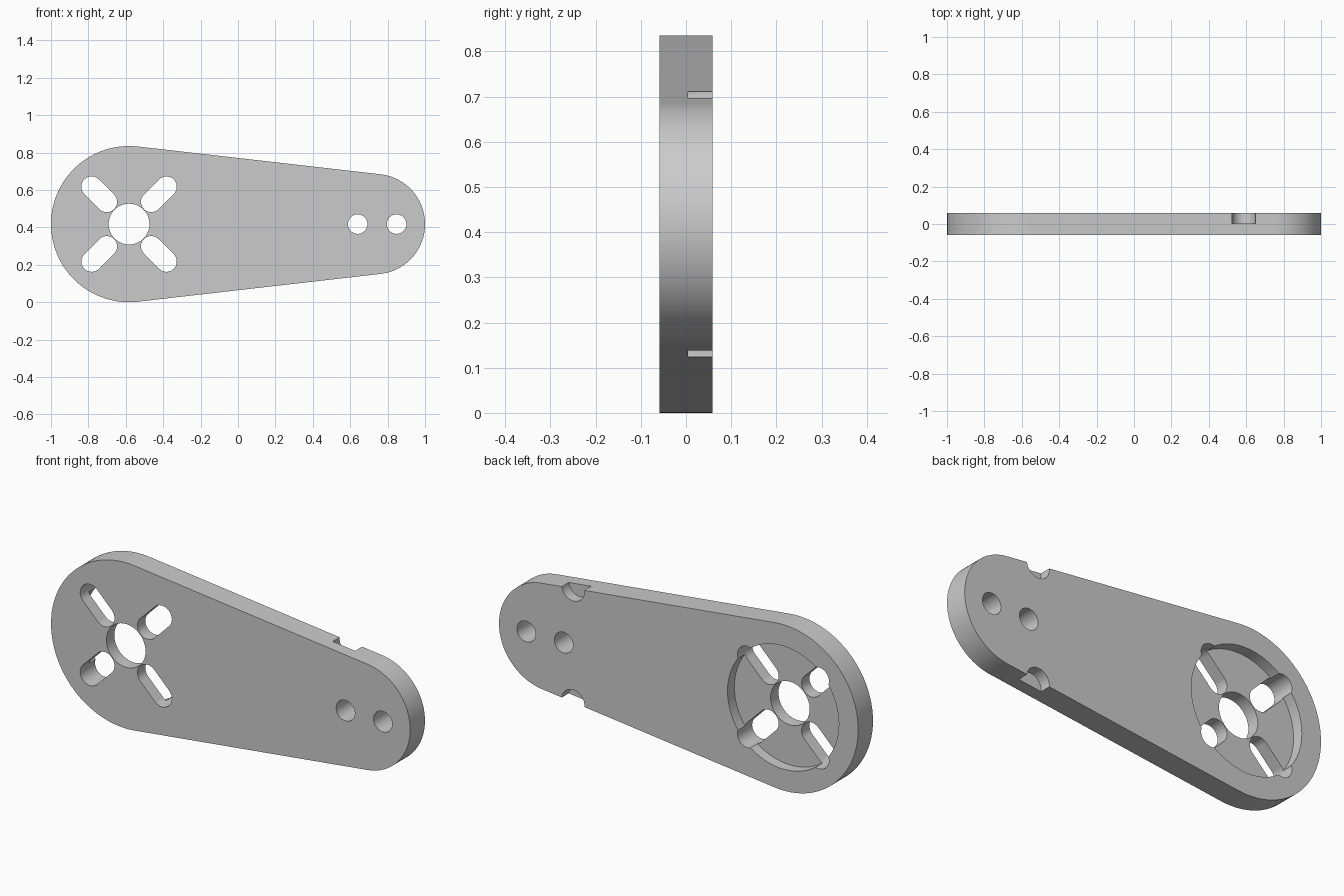
import bpy, bmesh, math

cube = bpy.data.objects.get("Cube")
if cube:
    bpy.data.objects.remove(cube)

HALF = 0.059            # half thickness of the plate
MID = 0.4175            # height of the long axis
BIG_X, BIG_R = -0.5825, 0.4175
SMALL_X, SMALL_R = 0.732, 0.268

grey = bpy.data.materials.new("plain grey")
grey.use_nodes = True
grey.diffuse_color = (0.6, 0.6, 0.6, 1)
grey.node_tree.nodes["Principled BSDF"].inputs["Base Color"].default_value = (0.6, 0.6, 0.6, 1)


def arc(x, z, r, start, end, steps=48):
    return [(x + r * math.cos(start + (end - start) * i / steps),
             z + r * math.sin(start + (end - start) * i / steps))
            for i in range(steps + 1)]


def capsule(x1, z1, r1, x2, z2, r2):
    """Outline of two circles joined by their outer tangents."""
    heading = math.atan2(z2 - z1, x2 - x1)
    spread = math.acos((r1 - r2) / math.hypot(x2 - x1, z2 - z1))
    return (arc(x2, z2, r2, heading - spread, heading + spread)
            + arc(x1, z1, r1, heading + spread, heading + 2 * math.pi - spread))


def circle(x, z, r):
    return arc(x, z, r, 0, 2 * math.pi, 72)[:-1]


def prism(name, outline, front, back):
    """Extrude an outline in the xz plane from y = front to y = back."""
    bm = bmesh.new()
    face = bm.faces.new([bm.verts.new((x, front, z)) for x, z in outline])
    new = bmesh.ops.extrude_face_region(bm, geom=[face])["geom"]
    bmesh.ops.translate(bm, vec=(0, back - front, 0),
                        verts=[v for v in new if isinstance(v, bmesh.types.BMVert)])
    bmesh.ops.recalc_face_normals(bm, faces=bm.faces)
    mesh = bpy.data.meshes.new(name)
    bm.to_mesh(mesh)
    bm.free()
    mesh.materials.append(grey)
    obj = bpy.data.objects.new(name, mesh)
    bpy.context.collection.objects.link(obj)
    return obj


# Tapered arm plate
plate = prism("arm_plate", capsule(BIG_X, MID, BIG_R, SMALL_X, MID, SMALL_R), -HALF, HALF)

# Round recess in the back of the wide end
cutters = [prism("recess_cutter", circle(BIG_X, MID, 0.31), 0.004, 0.2)]

# Shaft hole and the two bolt holes
for x, r in ((BIG_X, 0.109), (0.64, 0.052), (0.848, 0.052)):
    cutters.append(prism("hole_cutter", circle(x, MID, r), -0.2, 0.2))

# Four diagonal slots around the shaft hole
for sx in (-1, 1):
    for sz in (-1, 1):
        slot = capsule(BIG_X + sx * 0.119, MID + sz * 0.119, 0.055,
                       BIG_X + sx * 0.2, MID + sz * 0.2, 0.055)
        cutters.append(prism("slot_cutter", slot, -0.2, 0.2))

# Half-round notches in the back of both long edges
for side in (-1, 1):
    cutters.append(prism("notch_cutter", circle(0.5875, MID + side * 0.2865, 0.063), 0.004, 0.2))

for cutter in cutters:
    cutter.hide_render = True
    cut = plate.modifiers.new(cutter.name, "BOOLEAN")
    cut.operation = "DIFFERENCE"
    cut.solver = "EXACT"
    cut.object = cutter

# Bake the cuts, then drop the cutters
bpy.context.view_layer.update()
baked = bpy.data.meshes.new_from_object(plate.evaluated_get(bpy.context.evaluated_depsgraph_get()))
plate.modifiers.clear()
plate.data = baked
for cutter in cutters:
    bpy.data.objects.remove(cutter)

bpy.ops.object.select_all(action="DESELECT")
plate.select_set(True)
bpy.context.view_layer.objects.active = plate
bpy.ops.object.shade_smooth_by_angle(angle=math.radians(30))
